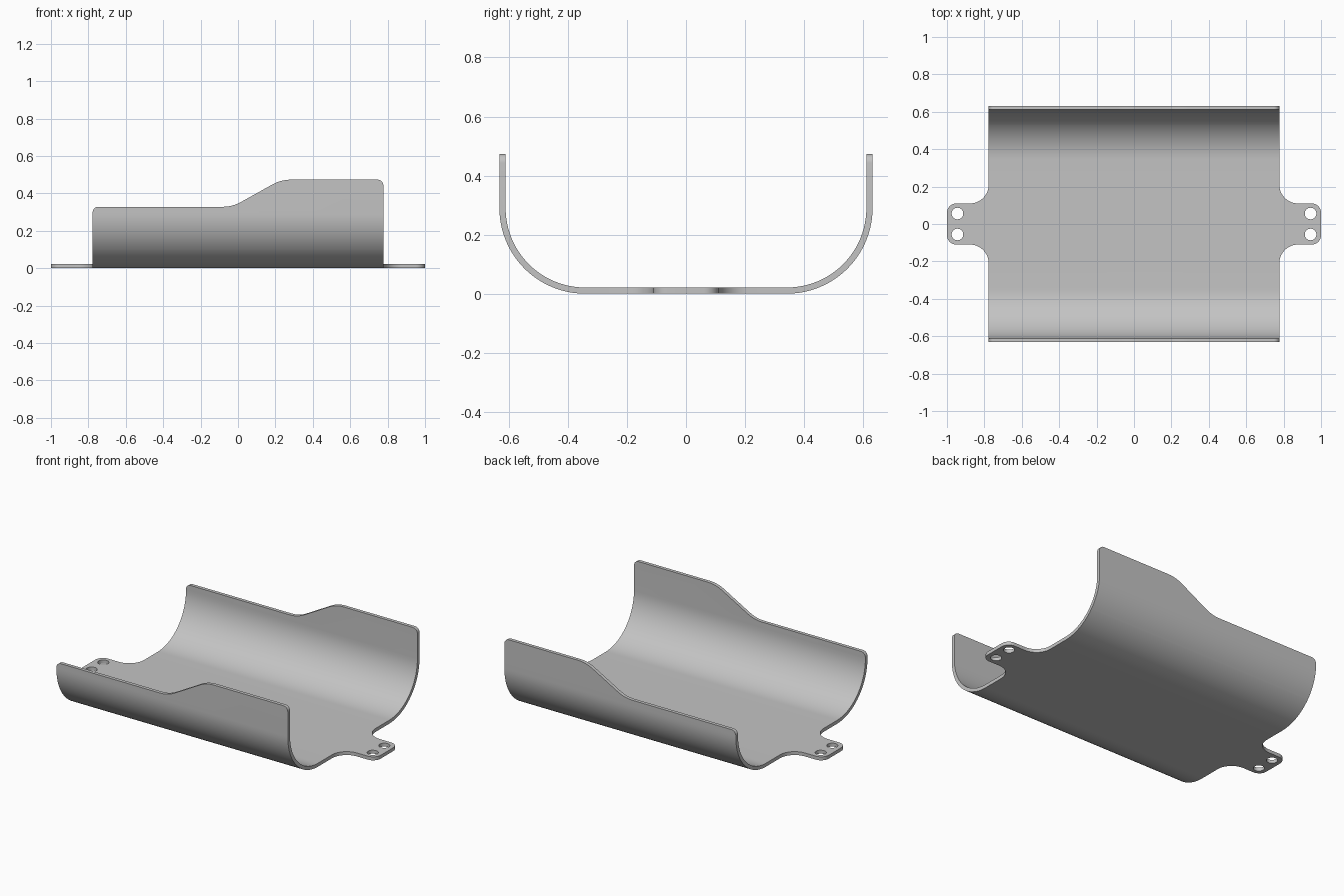
import bpy, bmesh, math
from mathutils import Vector

cube = bpy.data.objects.get("Cube")
if cube:
    bpy.data.objects.remove(cube, do_unlink=True)

metal = bpy.data.materials.new("sheet grey")
metal.use_nodes = True
grey = (0.55, 0.55, 0.55, 1)
metal.diffuse_color = grey
metal.node_tree.nodes["Principled BSDF"].inputs["Base Color"].default_value = grey


def rounded(corners, steps):
    """Outline from (u, v, radius) corners, each replaced by a tangent arc."""
    out = []
    for i, (u, v, r) in enumerate(corners):
        p = Vector((u, v))
        if r == 0:
            out.append(p)
            continue
        a = (Vector(corners[i - 1][:2]) - p).normalized()
        b = (Vector(corners[(i + 1) % len(corners)][:2]) - p).normalized()
        half = a.angle(b) / 2
        centre = p + (a + b).normalized() * (r / math.sin(half))
        start = p + a * (r / math.tan(half)) - centre
        end = p + b * (r / math.tan(half)) - centre
        for k in range(steps + 1):
            t = k / steps
            sweep = math.pi - 2 * half
            w0 = math.sin((1 - t) * sweep) / math.sin(sweep) if sweep else 1 - t
            w1 = math.sin(t * sweep) / math.sin(sweep) if sweep else t
            out.append(centre + start * w0 + end * w1)
    return out


def prism(name, outline, place, depth):
    """Extrude an outline from -depth to +depth; place maps (u, v, d) to xyz."""
    bm = bmesh.new()
    face = bm.faces.new([bm.verts.new(place(u, v, -depth)) for u, v in outline])
    shift = Vector(place(0, 0, depth)) - Vector(place(0, 0, -depth))
    new = bmesh.ops.extrude_face_region(bm, geom=[face], use_keep_orig=True)["geom"]
    bmesh.ops.translate(bm, vec=shift, verts=[g for g in new if isinstance(g, bmesh.types.BMVert)])
    bmesh.ops.recalc_face_normals(bm, faces=bm.faces)
    return add_object(name, bm)


def add_object(name, bm):
    mesh = bpy.data.meshes.new(name)
    bm.to_mesh(mesh)
    bm.free()
    obj = bpy.data.objects.new(name, mesh)
    obj.data.materials.append(metal)
    bpy.context.collection.objects.link(obj)
    return obj


def cut(obj, cutter, operation):
    mod = obj.modifiers.new(cutter.name, "BOOLEAN")
    mod.object, mod.operation, mod.solver = cutter, operation, "EXACT"
    bpy.context.view_layer.objects.active = obj
    bpy.ops.object.modifier_apply(modifier=mod.name)
    bpy.data.objects.remove(cutter, do_unlink=True)


# Trough: U-shaped sheet section run along x
W, T, R, TALL = 0.632, 0.021, 0.29, 0.6
section = [(-W, TALL, 0), (-W, 0, R), (W, 0, R), (W, TALL, 0),
           (W - T, TALL, 0), (W - T, T, R - T), (T - W, T, R - T), (T - W, TALL, 0)]
tray = prism("curved_tray", rounded(section, 24), lambda u, v, d: (d, u, v), 1.1)

# Side outline: low wall, ramp, high wall, with rounded ends
L, LOW, HIGH = 0.777, 0.328, 0.473
side = [(-L, -0.1, 0), (-L, LOW, 0.03), (-0.03, LOW, 0.2), (0.23, HIGH, 0.2),
        (L, HIGH, 0.03), (L, -0.1, 0)]
# Beyond the trough the side outline stays open for the mounting tabs
side = [(-1.2, -0.1, 0), (-1.2, 0.1, 0), (-L, 0.1, 0)] + side[1:-1] + \
       [(L, 0.1, 0), (1.2, 0.1, 0), (1.2, -0.1, 0)]
cut(tray, prism("side_cutter", rounded(side, 8), lambda u, v, d: (u, d, v), 0.9), "INTERSECT")

# Plan outline: straight ends with a filleted mounting tab at each one
TAB = 0.11
end = [(L, -0.8, 0), (L, -TAB, 0.1), (1, -TAB, 0.05),
       (1, TAB, 0.05), (L, TAB, 0.1), (L, 0.8, 0)]
plan = end + [(-x, -y, r) for x, y, r in end]
cut(tray, prism("plan_cutter", rounded(plan, 12), lambda u, v, d: (u, v, d), 0.8), "INTERSECT")

# Two screw holes through each tab
for x in (-0.944, 0.944):
    for y in (-0.056, 0.056):
        ring = [(x + 0.031 * math.cos(k * math.tau / 32), y + 0.031 * math.sin(k * math.tau / 32))
                for k in range(32)]
        cut(tray, prism("hole_cutter", ring, lambda u, v, d: (u, v, d), 0.1), "DIFFERENCE")

# Smooth bends, crisp sheet edges
bpy.ops.object.select_all(action="DESELECT")
tray.select_set(True)
bpy.context.view_layer.objects.active = tray
bpy.ops.object.shade_smooth_by_angle(angle=math.radians(30))
